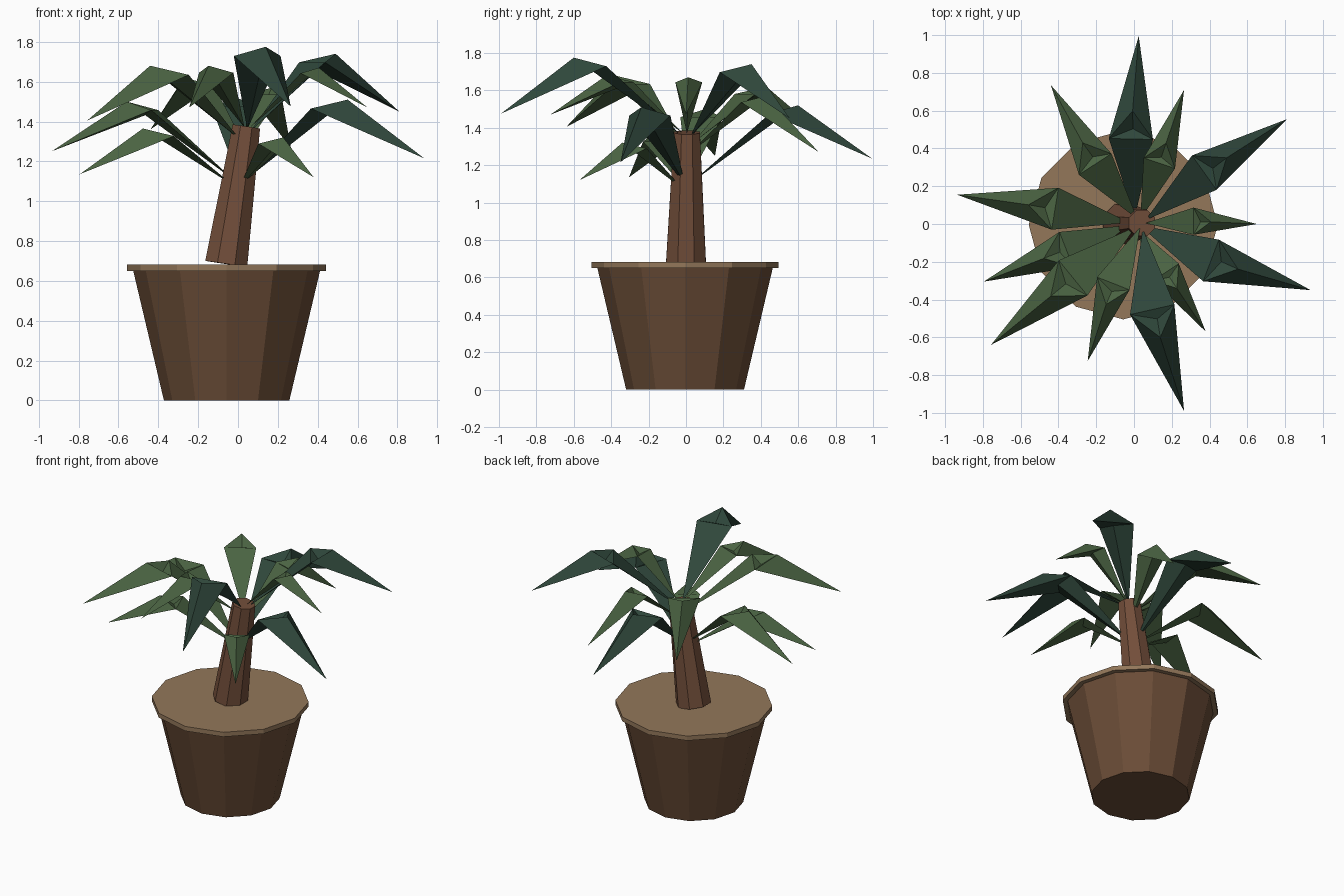
import bpy
import bmesh
from math import atan2
from mathutils import Matrix, Vector

cube = bpy.data.objects.get("Cube")
if cube:
    bpy.data.objects.remove(cube)


def material(name, hex_code):
    """Flat material from an sRGB hex code, stored as linear values."""
    srgb = [int(hex_code[i:i + 2], 16) / 255 for i in (0, 2, 4)]
    colour = [((c + 0.055) / 1.055) ** 2.4 for c in srgb] + [1]
    mat = bpy.data.materials.new(name)
    mat.use_nodes = True
    mat.diffuse_color = colour
    mat.node_tree.nodes["Principled BSDF"].inputs["Base Color"].default_value = colour
    return mat


pot_brown = material("pot brown", "6B4D37")
trunk_brown = material("trunk brown", "724E3A")
soil_tan = material("soil tan", "93775A")
leaf_green = material("leaf green", "4A6342")
leaf_dark = material("dark leaf green", "2F473B")


def add_object(name, bm, mat):
    bmesh.ops.recalc_face_normals(bm, faces=bm.faces)
    mesh = bpy.data.meshes.new(name)
    bm.to_mesh(mesh)
    bm.free()
    mesh.materials.append(mat)
    obj = bpy.data.objects.new(name, mesh)
    bpy.context.collection.objects.link(obj)
    return obj


def frustum(name, start, end, r_start, r_end, sides, mat, turn=0.0):
    """Closed tapered prism running from start to end."""
    start, end = Vector(start), Vector(end)
    axis = end - start
    tilt = Vector((0, 0, 1)).rotation_difference(axis).to_matrix().to_4x4()
    place = Matrix.Translation((start + end) / 2) @ tilt @ Matrix.Rotation(turn, 4, "Z")
    bm = bmesh.new()
    bmesh.ops.create_cone(bm, cap_ends=True, segments=sides, radius1=r_start,
                          radius2=r_end, depth=axis.length, matrix=place)
    return add_object(name, bm, mat)


# Pot with a thin overhanging soil disc
POT_X, POT_Y = -0.057, -0.005
frustum("pot", (POT_X, POT_Y, 0), (POT_X, POT_Y, 0.655), 0.315, 0.47, 12, pot_brown)
frustum("soil_rim", (POT_X, POT_Y, 0.65), (POT_X, POT_Y, 0.682), 0.5, 0.5, 12, soil_tan)

# Leaning trunk
TRUNK_BASE = Vector((-0.059, 0, 0.685))
TRUNK_TOP = Vector((0.042, 0.005, 1.375))
frustum("trunk", TRUNK_BASE, TRUNK_TOP, 0.115, 0.075, 8, trunk_brown, 0.39)


def leaf(name, tip, ridge_z, base_z, sway, mat):
    """Folded closed blade: root, two shoulders, raised ridge and tip."""
    t = (base_z - TRUNK_BASE.z) / (TRUNK_TOP.z - TRUNK_BASE.z)
    root = TRUNK_BASE.lerp(TRUNK_TOP, t)
    tip = Vector(tip)
    span = Vector((tip.x - root.x, tip.y - root.y, 0))
    length = span.length
    side = Vector((-span.y, span.x, 0))
    root += span * 0.03
    shoulder_z = ridge_z - 0.045 * length

    def point(along, across, z):
        p = root + span * along + side * across
        return Vector((p.x, p.y, z))

    bm = bmesh.new()
    base = bm.verts.new(root)
    left = bm.verts.new(point(0.42, sway + 0.118, shoulder_z))
    right = bm.verts.new(point(0.42, sway - 0.118, shoulder_z))
    ridge = bm.verts.new(point(0.57, sway * 0.8, ridge_z))
    end = bm.verts.new(tip)
    for tri in ((base, right, ridge), (base, ridge, left), (right, end, ridge),
                (ridge, end, left), (base, left, right), (left, end, right)):
        bm.faces.new(tri)
    add_object(name, bm, mat)


# Fronds: tip position, ridge height, root height, sideways sway, colour
fronds = [
    ((0.025, 0.995, 1.235), 1.52, 1.11, 0.03, leaf_dark),
    ((0.265, 0.71, 1.27), 1.57, 1.27, 0, leaf_green),
    ((0.81, 0.555, 1.45), 1.74, 1.35, 0.025, leaf_dark),
    ((0.65, 0, 1.47), 1.67, 1.37, 0.02, leaf_green),
    ((0.935, -0.35, 1.215), 1.51, 1.1, -0.04, leaf_dark),
    ((0.38, -0.57, 1.12), 1.32, 1.07, 0, leaf_green),
    ((0.265, -0.99, 1.475), 1.775, 1.36, -0.045, leaf_dark),
    ((-0.245, -0.725, 1.47), 1.68, 1.37, -0.03, leaf_green),
    ((-0.757, -0.64, 1.405), 1.68, 1.31, 0, leaf_green),
    ((-0.795, -0.305, 1.135), 1.365, 1.08, 0, leaf_green),
    ((-0.936, 0.155, 1.25), 1.5, 1.11, -0.01, leaf_green),
    ((-0.44, 0.735, 1.36), 1.62, 1.31, 0.035, leaf_green),
]
for number, frond in enumerate(fronds, 1):
    leaf(f"leaf_{number}", *frond)
